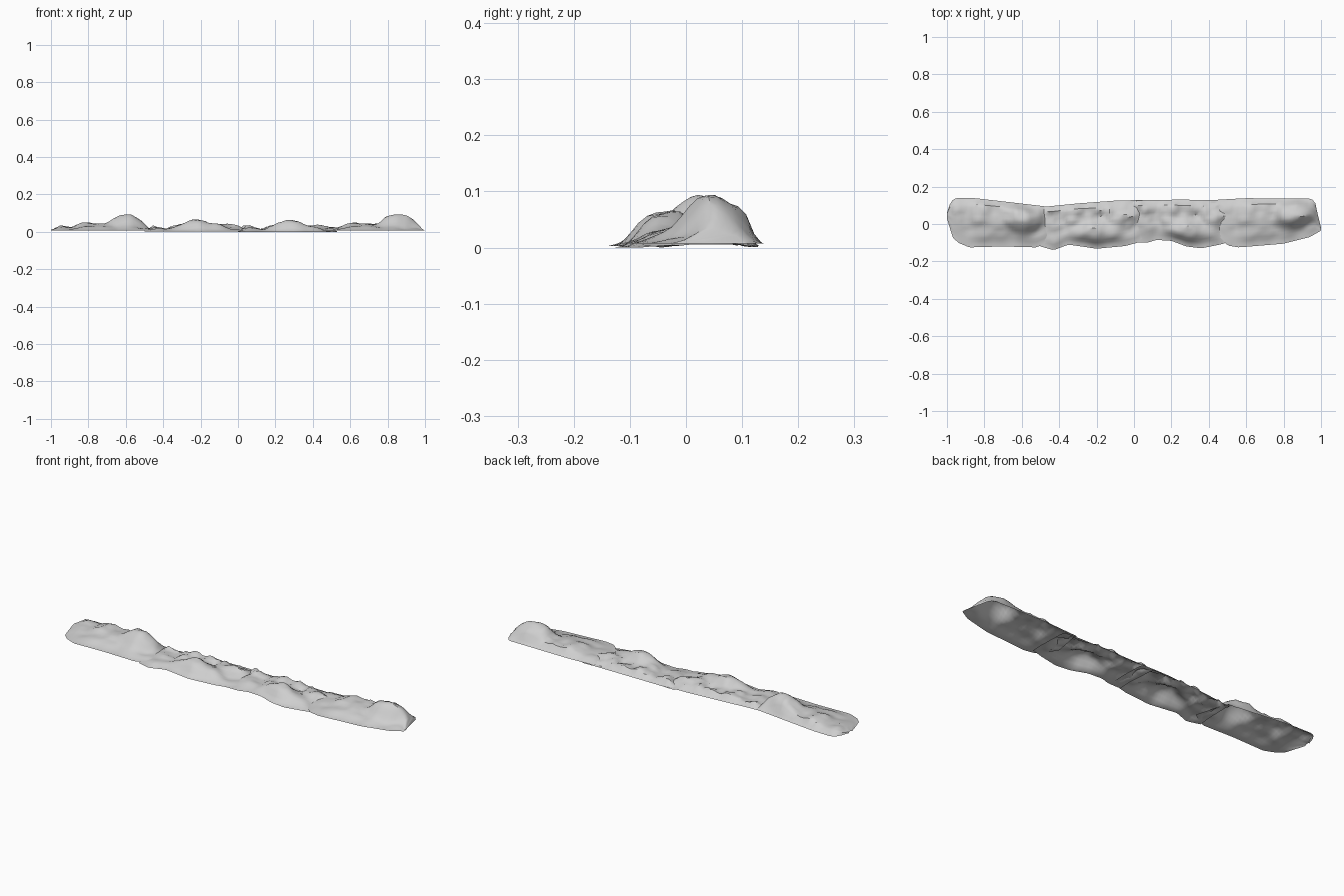
import bpy, bmesh, math
from mathutils import Vector, noise

if "Cube" in bpy.data.objects:
    bpy.data.objects.remove(bpy.data.objects["Cube"], do_unlink=True)

snow = bpy.data.materials.new("pale grey")
snow.use_nodes = True
colour = (0.62, 0.62, 0.62, 1)
snow.diffuse_color = colour
snow.node_tree.nodes["Principled BSDF"].inputs["Base Color"].default_value = colour


def along(points, u):
    """Smoothly interpolate (position, value) pairs."""
    for (a, va), (b, vb) in zip(points, points[1:]):
        if u <= b:
            k = max(0, (u - a) / (b - a))
            return va + (vb - va) * k * k * (3 - 2 * k)
    return points[-1][1]


def on_edge(points, u):
    x = points[0][0] + (points[-1][0] - points[0][0]) * u
    for (a, ya), (b, yb) in zip(points, points[1:]):
        if x <= b:
            return Vector((x, ya + (yb - ya) * max(0, (x - a) / (b - a)), 0))
    return Vector((x, points[-1][1], 0))


def mound(name, front, back, length_heights, cross_heights, bump, floor, rough, shift):
    """Open shell draped between a front and a back outline."""
    nx, ny = 36, 16
    bu, bt, su, st, bh = bump
    bm = bmesh.new()
    rows = []
    for i in range(nx + 1):
        u = i / nx
        f, b = on_edge(front, u), on_edge(back, u)
        row = []
        for j in range(ny + 1):
            t = j / ny
            p = f.lerp(b, t)
            edge = min(1, u * 12, (1 - u) * 12) * min(1, t * 6, (1 - t) * 8)
            z = along(length_heights, u) * along(cross_heights, t)
            # rounded hump
            d = ((u - bu) / su) ** 2 + ((t - bt) / st) ** 2
            z += bh * math.exp(-d * d) * math.sqrt(max(0, edge))
            # broken ground, rougher towards the back
            local = Vector((p.x - shift, p.y, 0))
            z += rough * (0.4 + t) * edge * noise.noise(local * 13)
            z += rough * 0.6 * t * edge * noise.noise(local * 34)
            p.z = floor + max(0, z)
            row.append(bm.verts.new(p))
        rows.append(row)
    for r, s in zip(rows, rows[1:]):
        for j in range(ny):
            bm.faces.new((r[j], s[j], s[j + 1], r[j + 1]))
    mesh = bpy.data.meshes.new(name)
    bm.to_mesh(mesh)
    bm.free()
    mesh.materials.append(snow)
    ob = bpy.data.objects.new(name, mesh)
    bpy.context.collection.objects.link(ob)
    bpy.ops.object.select_all(action="DESELECT")
    ob.select_set(True)
    bpy.context.view_layer.objects.active = ob
    bpy.ops.object.shade_smooth_by_angle(angle=math.radians(35))


# End banks, each with a tall hump near its right-hand end
end_length = [(0, 0.006), (0.15, 0.024), (0.35, 0.04), (0.55, 0.036), (0.75, 0.036),
              (0.92, 0.025), (1, 0)]
end_cross = [(0, 0), (0.3, 0.5), (0.6, 1), (0.85, 0.9), (1, 0)]
end_bump = (0.74, 0.62, 0.17, 0.3, 0.042)
mound("right_end_bank",
      [(-1, 0.03), (-0.97, -0.07), (-0.94, -0.1), (-0.88, -0.125), (-0.7, -0.12),
       (-0.52, -0.125), (-0.47, -0.1), (-0.43, -0.07)],
      [(-1, 0.06), (-0.98, 0.12), (-0.95, 0.14), (-0.85, 0.138), (-0.65, 0.115), (-0.48, 0.095)],
      end_length, end_cross, end_bump, 0.007, 0.014, -1)
mound("left_end_bank",
      [(0.43, -0.02), (0.46, -0.07), (0.5, -0.115), (0.56, -0.125), (0.8, -0.105),
       (0.94, -0.07), (1, -0.035)],
      [(0.45, 0.13), (0.6, 0.138), (0.95, 0.135), (0.97, 0.11), (0.985, 0.04), (1, -0.02)],
      end_length, end_cross, end_bump, 0.007, 0.014, 0.42)

# Middle banks, each with a low hump towards the front
mid_length = [(0, 0.008), (0.2, 0.025), (0.5, 0.032), (0.8, 0.027), (1, 0.006)]
mid_cross = [(0, 0), (0.3, 0.8), (0.6, 0.9), (0.85, 1), (1, 0.1)]
mid_bump = (0.55, 0.32, 0.2, 0.22, 0.026)
mound("right_middle_bank",
      [(-0.5, -0.12), (-0.43, -0.14), (-0.35, -0.11), (-0.2, -0.132), (-0.05, -0.118),
       (0.02, -0.1), (0.06, -0.06)],
      [(-0.5, 0.09), (-0.3, 0.11), (-0.1, 0.125), (0.05, 0.128)],
      mid_length, mid_cross, mid_bump, 0.003, 0.022, -0.5)
mound("left_middle_bank",
      [(0, -0.1), (0.07, -0.1), (0.12, -0.085), (0.2, -0.09), (0.28, -0.12),
       (0.36, -0.13), (0.46, -0.11), (0.53, -0.09)],
      [(-0.02, 0.128), (0.25, 0.13), (0.52, 0.128)],
      mid_length, mid_cross, mid_bump, 0, 0.022, 0.01)
